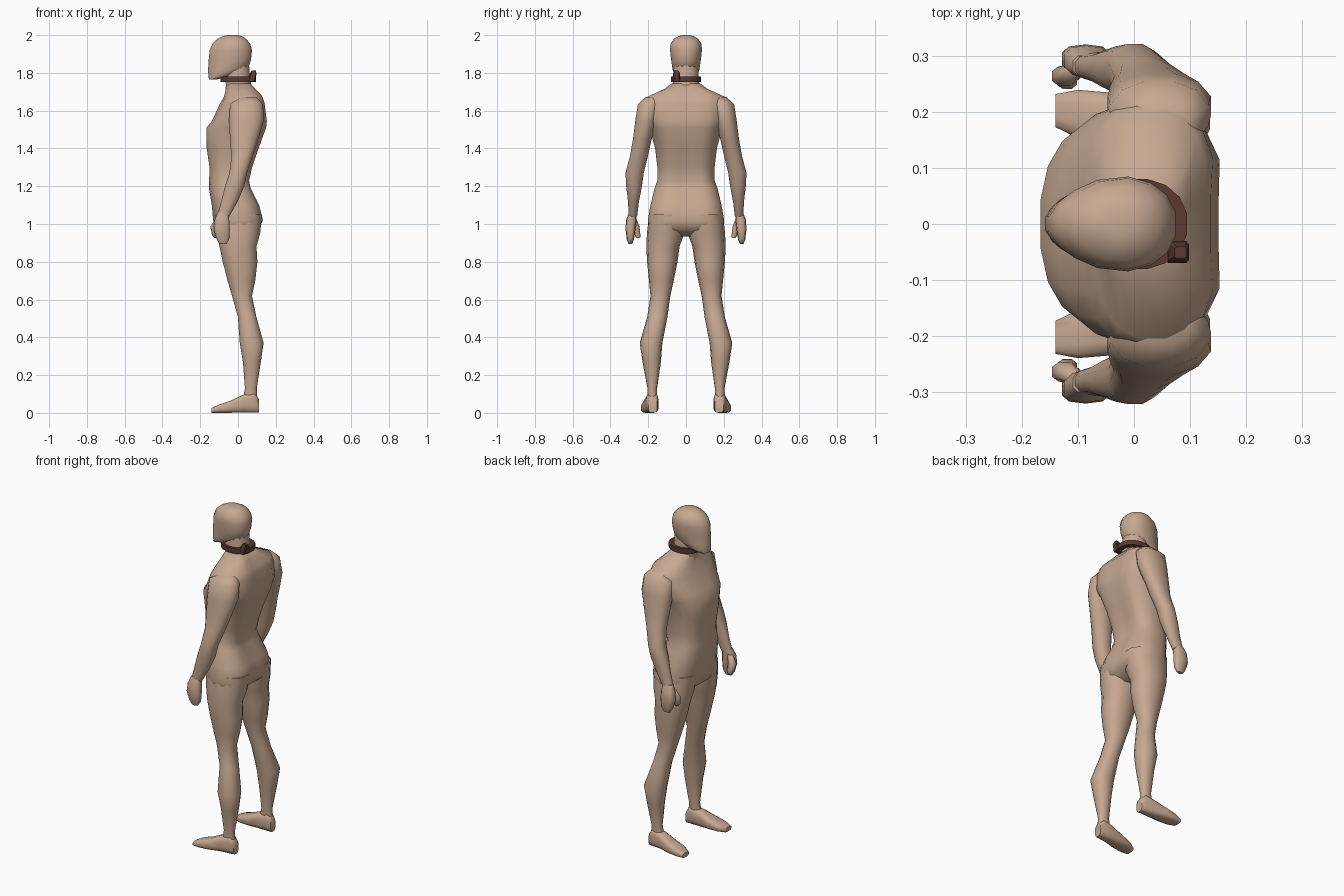
import bpy, bmesh, math

def material(name, rgb):
    m = bpy.data.materials.new(name)
    m.diffuse_color = (*rgb, 1)
    return m

SKIN = material("tan skin", (0.57, 0.395, 0.285))
BROWN = material("dark brown leather", (0.10, 0.042, 0.03))

def sp(v, p):
    return math.copysign(abs(v) ** p, v)

def loft(name, rings, mat, axis='z', sides=16, n=2.4, side=1, groove=0, taper=0, caps=True, angle=60):
    """Skin superellipse rings (station, a0, a1, b0, b1); axis z: a=x b=y, axis x: a=y b=z."""
    bm = bmesh.new()
    loops = []
    for s, a0, a1, b0, b1 in rings:
        loop = []
        for i in range(sides):
            t = 2 * math.pi * (i + 0.5) / sides
            u, v = sp(math.cos(t), 2 / n), sp(math.sin(t), 2 / n)
            v *= 1 - taper * max(0, -u)
            a = (a0 + a1) / 2 + u * (a1 - a0) / 2
            b = (b0 + b1) / 2 + v * (b1 - b0) / 2
            if u > 0:
                a -= groove * math.exp(-(b / 0.06) ** 2)
            co = (a, b * side, s) if axis == 'z' else (s, a * side, b)
            loop.append(bm.verts.new(co))
        loops.append(loop)
    pairs = list(zip(loops, loops[1:]))
    if not caps:
        pairs.append((loops[-1], loops[0]))
    for p, q in pairs:
        for i in range(sides):
            j = (i + 1) % sides
            bm.faces.new((p[i], p[j], q[j], q[i]))
    if caps:
        bm.faces.new(loops[0])
        bm.faces.new(loops[-1])
    bmesh.ops.recalc_face_normals(bm, faces=bm.faces[:])
    me = bpy.data.meshes.new(name)
    bm.to_mesh(me)
    bm.free()
    ob = bpy.data.objects.new(name, me)
    bpy.context.collection.objects.link(ob)
    me.materials.append(mat)
    bpy.ops.object.select_all(action='DESELECT')
    ob.select_set(True)
    bpy.context.view_layer.objects.active = ob
    bpy.ops.object.shade_smooth_by_angle(angle=math.radians(angle))
    return ob

def sym(rows):
    return [(z, x0, x1, -w, w) for z, x0, x1, w in rows]

# torso, face towards -x, with a spine groove down the back
loft("torso", sym([
    (1.745, -0.055, 0.09, 0.075), (1.715, -0.065, 0.11, 0.115), (1.675, -0.075, 0.14, 0.205),
    (1.64, -0.095, 0.152, 0.222), (1.545, -0.14, 0.167, 0.215), (1.51, -0.168, 0.165, 0.195),
    (1.40, -0.167, 0.125, 0.165), (1.30, -0.152, 0.09, 0.153), (1.23, -0.154, 0.073, 0.153),
    (1.19, -0.155, 0.08, 0.168), (1.10, -0.14, 0.125, 0.19), (1.02, -0.133, 0.145, 0.204),
    (0.97, -0.115, 0.125, 0.195), (0.935, -0.06, 0.075, 0.09)]),
    SKIN, sides=20, n=2.5, groove=0.028)

# neck and head
loft("neck", sym([(1.69, -0.07, 0.09, 0.09), (1.74, -0.065, 0.07, 0.072),
                  (1.78, -0.075, 0.065, 0.068), (1.84, -0.08, 0.06, 0.065)]), SKIN, n=2.1)
loft("head", sym([
    (1.765, -0.154, -0.115, 0.04), (1.785, -0.158, -0.03, 0.062), (1.82, -0.16, 0.055, 0.073),
    (1.87, -0.157, 0.071, 0.08), (1.92, -0.152, 0.076, 0.086), (1.955, -0.137, 0.066, 0.083),
    (1.98, -0.11, 0.045, 0.066), (1.995, -0.08, 0.02, 0.04), (2.0, -0.055, 0.0, 0.02)]),
    SKIN, n=2.3, taper=0.3)

# collar band with its raised tab
loft("collar", sym([(1.752, -0.093, 0.096, 0.082), (1.782, -0.093, 0.096, 0.082),
                    (1.782, -0.07, 0.06, 0.06), (1.752, -0.07, 0.06, 0.06)]),
     BROWN, n=2.2, caps=False, angle=40)
loft("collar_tab", [(1.755, 0.055, 0.09, -0.07, -0.03), (1.795, 0.062, 0.099, -0.07, -0.03),
                    (1.813, 0.072, 0.094, -0.062, -0.04)],
     BROWN, sides=8, n=5, angle=30)

for side, tag in ((1, "left"), (-1, "right")):
    # arm from shoulder to wrist
    loft("arm_" + tag, [
        (1.672, 0.01, 0.10, 0.13, 0.215), (1.635, -0.045, 0.135, 0.13, 0.256),
        (1.55, -0.05, 0.14, 0.15, 0.27), (1.45, -0.045, 0.11, 0.18, 0.282),
        (1.36, -0.037, 0.08, 0.20, 0.298), (1.27, -0.047, 0.05, 0.222, 0.322),
        (1.20, -0.07, 0.035, 0.232, 0.318), (1.12, -0.09, 0.0, 0.248, 0.308),
        (1.04, -0.112, -0.045, 0.258, 0.304)], SKIN, sides=12, n=2.2, side=side)
    # fist and thumb
    loft("hand_" + tag, [
        (1.06, -0.11, -0.05, 0.262, 0.302), (1.02, -0.125, -0.045, 0.262, 0.318),
        (0.97, -0.13, -0.042, 0.268, 0.32), (0.92, -0.115, -0.045, 0.275, 0.314),
        (0.895, -0.10, -0.06, 0.285, 0.305)], SKIN, sides=10, n=2.8, side=side)
    loft("thumb_" + tag, [
        (1.03, -0.12, -0.085, 0.262, 0.285), (0.985, -0.148, -0.10, 0.245, 0.282),
        (0.94, -0.138, -0.10, 0.24, 0.272), (0.925, -0.125, -0.105, 0.242, 0.262)],
        SKIN, sides=8, side=side)
    # leg from hip to ankle
    loft("leg_" + tag, [
        (1.05, -0.125, 0.13, 0.015, 0.195), (0.95, -0.115, 0.12, 0.01, 0.207),
        (0.88, -0.10, 0.10, 0.034, 0.21), (0.80, -0.083, 0.105, 0.045, 0.206),
        (0.70, -0.057, 0.093, 0.065, 0.196), (0.62, -0.033, 0.075, 0.083, 0.188),
        (0.51, -0.002, 0.098, 0.098, 0.205), (0.37, 0.008, 0.137, 0.125, 0.245),
        (0.27, 0.025, 0.122, 0.133, 0.23), (0.13, 0.036, 0.10, 0.153, 0.204),
        (0.05, 0.02, 0.105, 0.152, 0.206)], SKIN, sides=14, n=2.2, side=side)
    # foot, lofted heel to toe
    loft("foot_" + tag, [
        (0.11, 0.152, 0.20, 0.0, 0.075), (0.085, 0.147, 0.21, 0.0, 0.11),
        (0.03, 0.145, 0.216, 0.0, 0.098), (-0.04, 0.145, 0.235, 0.0, 0.065),
        (-0.10, 0.152, 0.24, 0.0, 0.045), (-0.14, 0.172, 0.232, 0.0, 0.027)],
        SKIN, axis='x', sides=12, n=3.2, side=side)
